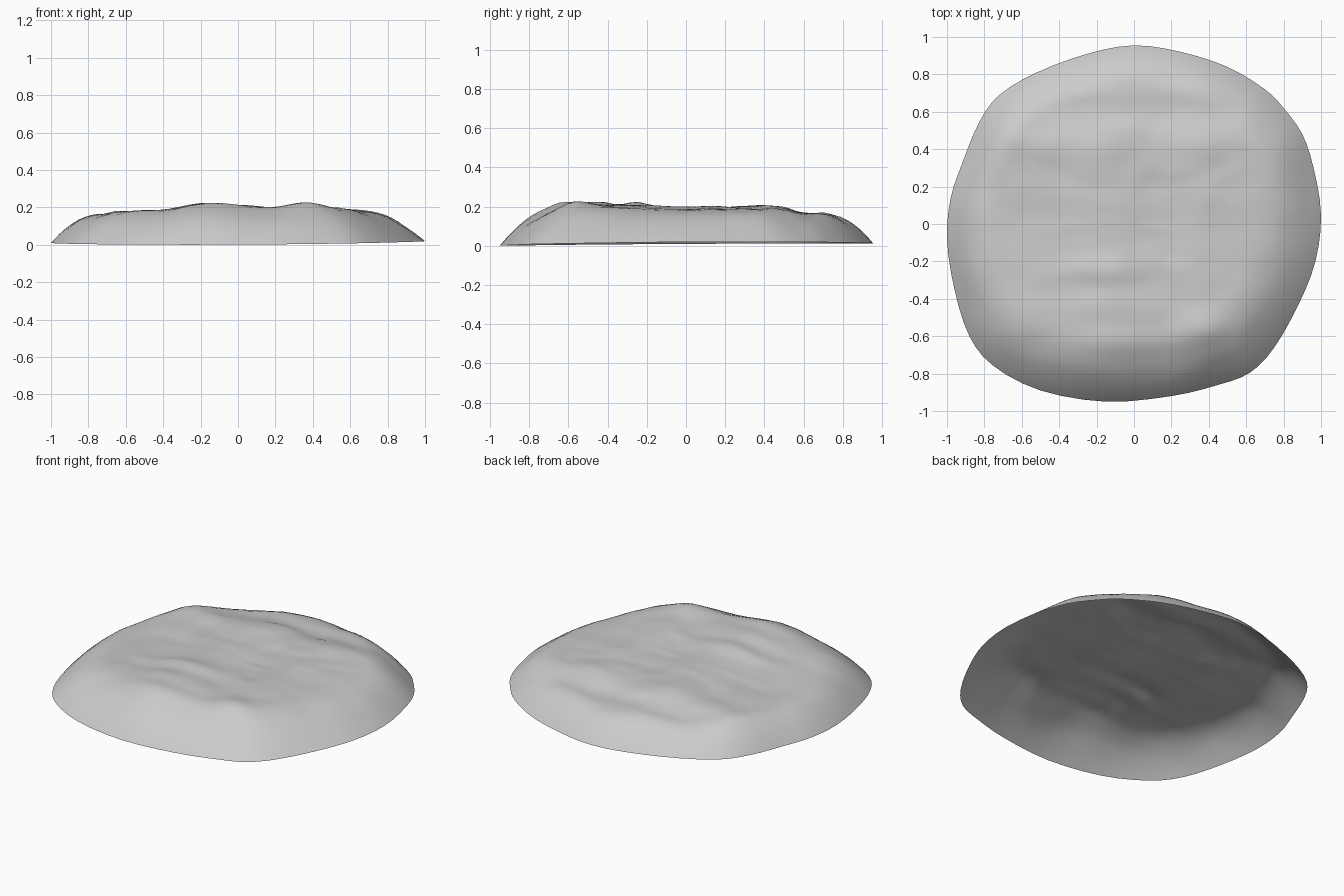
import bpy, bmesh, math
from mathutils import Vector, noise

cube = bpy.data.objects.get("Cube")
if cube:
    bpy.data.objects.remove(cube)

# Footprint of the stone, counter-clockwise from the left side
OUTLINE = [(1, .05), (.96, .3), (.9, .48), (.8, .62), (.7, .72), (.5, .84),
           (.25, .92), (0, .955), (-.25, .91), (-.52, .81), (-.72, .69), (-.83, .54),
           (-.92, .32), (-.98, .14), (-1, -.08), (-.96, -.35), (-.88, -.6),
           (-.75, -.76), (-.5, -.89), (-.15, -.95), (.2, -.92), (.45, -.86),
           (.62, -.795), (.75, -.66), (.88, -.43), (.97, -.2)]
# Crest height across the width, and relative height along the depth
ACROSS = [(-1, .16), (-.8, .168), (-.45, .178), (-.15, .211),
          (.15, .196), (.35, .21), (.55, .198), (.75, .186), (1, .165)]
ALONG = [(-1, .95), (-.75, .97), (-.55, 1.04), (-.25, .99), (0, .96),
         (.4, .98), (.64, .81), (.85, .75), (1, .7)]
# Low swellings on top: x, y, half width, half depth, height
SWELLS = [(-.18, -.25, .22, .06, .016), (-.15, -.44, .25, .07, .01),
          (-.5, .4, .18, .07, .01), (0, .5, .18, .07, .01),
          (-.1, -.62, .25, .07, .01), (.4, -.58, .15, .08, .012),
          (-.86, -.28, .1, .07, .02), (-.7, .52, .15, .15, .02)]
RINGS, STEPS = 26, 3


def catmull(a, b, c, d, t):
    return .5 * (2 * b + (c - a) * t + (2 * a - 5 * b + 4 * c - d) * t * t
                 + (3 * b - a - 3 * c + d) * t ** 3)


def lookup(table, v):
    for (x0, y0), (x1, y1) in zip(table, table[1:]):
        if v <= x1:
            f = max(0, (v - x0) / (x1 - x0))
            return y0 + (y1 - y0) * f * f * (3 - 2 * f)
    return table[-1][1]


def height(p, depth):
    """Surface height at p, whose distance in from the rim is depth."""
    away = p.normalized() if p.length > .01 else Vector((0, 0))
    # The front and left flanks, and the front right corner, slope more gently
    width = .22 + .15 * max(0, away.x * .8 - away.y * .6)
    width += .12 * max(0, -away.x * .7 - away.y * .7) ** 4
    rise = 1 - max(0, 1 - depth / width) ** 2.1
    crest = lookup(ACROSS, p.x) * lookup(ALONG, p.y)
    for x, y, w, d, h in SWELLS:
        crest += h * math.exp(-((p.x - x) / w) ** 2 - ((p.y - y) / d) ** 2)
    crest += .007 * noise.noise(Vector((p.x * 3, p.y * 6, 3)))
    crest += .006 * noise.noise(Vector((p.x * 7, p.y * 12, 8)))
    rim = .002 + .008 * (p.x + .3) ** 2 + .006 * (1 + p.y)
    return rim + rise * (crest - rim)


# Smooth rim through the footprint points
points = [Vector(p) for p in OUTLINE]
n = len(points)
rim = [catmull(*(points[(i + k) % n] for k in (-1, 0, 1, 2)), s / STEPS)
       for i in range(n) for s in range(STEPS)]

# Open-bottomed shell from rings that close in on the middle
bm = bmesh.new()
rings = []
for r in range(RINGS):
    t = 1 - (r / RINGS) ** 1.2
    ring = []
    for edge in rim:
        p = edge * t
        ring.append(bm.verts.new((p.x, p.y, height(p, edge.length * (1 - t)))))
    rings.append(ring)
middle = bm.verts.new((0, 0, height(Vector((0, 0)), 1)))
count = len(rim)
for low, high in zip(rings, rings[1:]):
    for i in range(count):
        j = (i + 1) % count
        bm.faces.new((low[i], low[j], high[j], high[i]))
for i in range(count):
    bm.faces.new((rings[-1][i], rings[-1][(i + 1) % count], middle))
base = min(v.co.z for v in bm.verts)
for v in bm.verts:
    v.co.z -= base

mesh = bpy.data.meshes.new("flat_stone")
bm.to_mesh(mesh)
bm.free()
stone = bpy.data.objects.new("flat_stone", mesh)
bpy.context.collection.objects.link(stone)

# Plain grey stone
grey = bpy.data.materials.new("stone_grey")
grey.use_nodes = True
colour = (.6, .6, .6, 1)
grey.diffuse_color = colour
grey.node_tree.nodes["Principled BSDF"].inputs["Base Color"].default_value = colour
mesh.materials.append(grey)

bpy.context.view_layer.objects.active = stone
stone.select_set(True)
bpy.ops.object.shade_smooth_by_angle(angle=math.radians(40))
